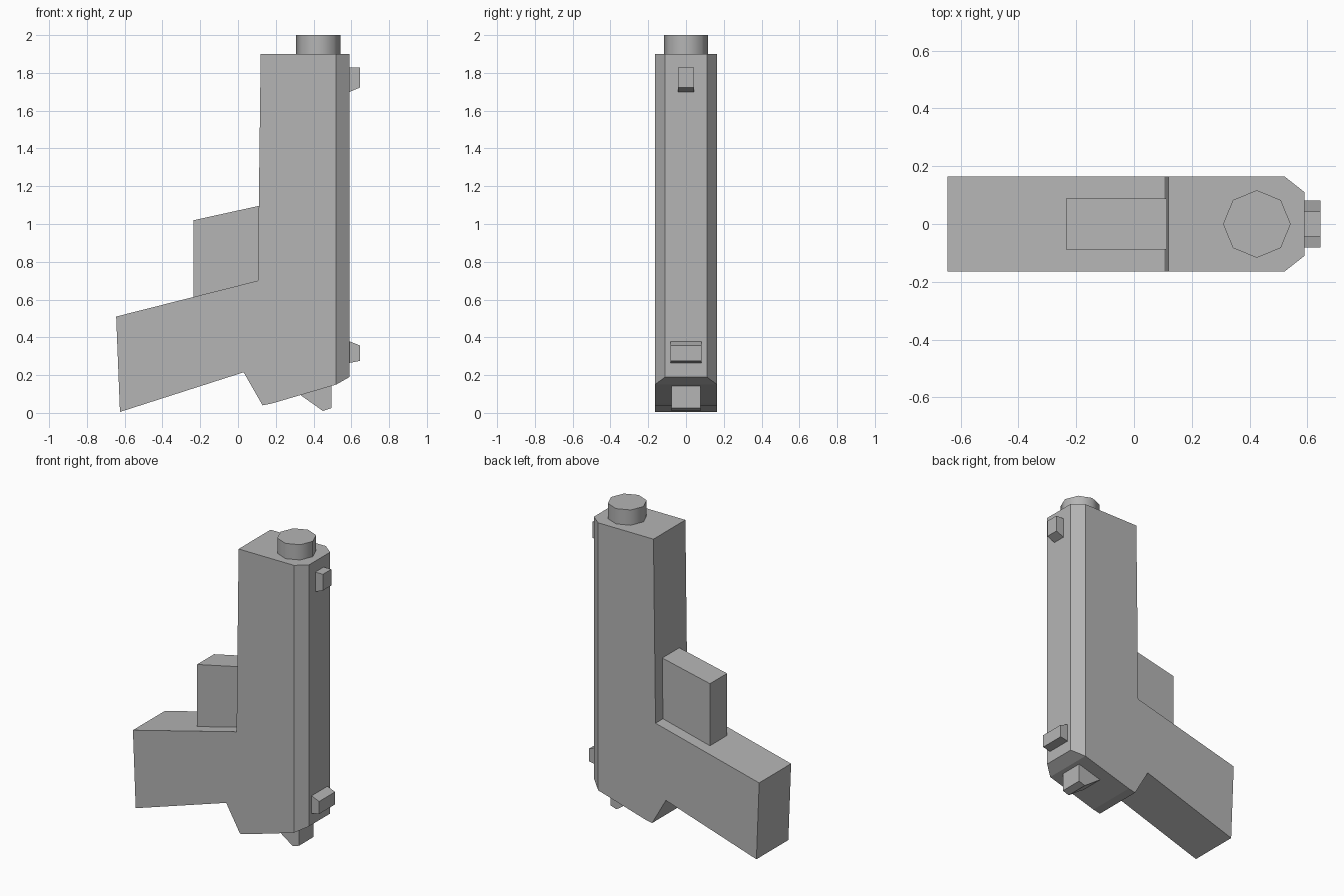
import bpy
import bmesh
import math

cube = bpy.data.objects.get("Cube")
if cube:
    bpy.data.objects.remove(cube, do_unlink=True)

# Single flat grey
GREY = (0.46, 0.46, 0.46, 1)
grey = bpy.data.materials.new("grey metal")
grey.use_nodes = True
grey.diffuse_color = GREY
grey.node_tree.nodes["Principled BSDF"].inputs["Base Color"].default_value = GREY


def finish(bm, name):
    bmesh.ops.recalc_face_normals(bm, faces=bm.faces)
    mesh = bpy.data.meshes.new(name)
    bm.to_mesh(mesh)
    bm.free()
    mesh.materials.append(grey)
    obj = bpy.data.objects.new(name, mesh)
    bpy.context.collection.objects.link(obj)
    return obj


def prism(profile, half_width):
    """Extrude an x-z profile symmetrically along y."""
    bm = bmesh.new()
    face = bm.faces.new([bm.verts.new((x, -half_width, z)) for x, z in profile])
    side = bmesh.ops.extrude_face_region(bm, geom=[face], use_keep_orig=True)
    for v in side["geom"]:
        if isinstance(v, bmesh.types.BMVert):
            v.co.y = half_width
    bmesh.ops.recalc_face_normals(bm, faces=bm.faces)
    return bm


# Body and grip in one piece, with the slide face drawn out to a chamfer
SHOULDER_X = 0.52
body = prism([(-0.645, 0.51), (-0.625, 0.005), (0.03, 0.215), (0.13, 0.04),
              (0.18, 0.05), (SHOULDER_X, 0.15), (SHOULDER_X, 1.9),
              (0.12, 1.9), (0.105, 0.7)], 0.165)
slide = [f for f in body.faces
         if all(abs(v.co.x - SHOULDER_X) < 0.001 for v in f.verts)]
slide = bmesh.ops.extrude_discrete_faces(body, faces=slide)["faces"]
for v in slide[0].verts:
    v.co.x = 0.59
    v.co.y = math.copysign(0.11, v.co.y)
    if v.co.z < 1:
        v.co.z = 0.19
finish(body, "body_and_grip")

# Small blocks: trigger guard, sights and hammer
blocks = {
    "trigger_guard": ([(-0.235, 0.6), (0.12, 0.69), (0.12, 1.098), (-0.235, 1.02)], 0.088),
    "front_sight": ([(0.58, 1.695), (0.645, 1.722), (0.645, 1.828), (0.58, 1.828)], 0.043),
    "rear_sight": ([(0.58, 0.263), (0.645, 0.275), (0.645, 0.357), (0.58, 0.383)], 0.082),
    "hammer": ([(0.33, 0.095), (0.45, 0.01), (0.495, 0.025), (0.495, 0.16), (0.4, 0.16)], 0.076),
}
for name, (profile, half_width) in blocks.items():
    finish(prism(profile, half_width), name)

# Eight-sided muzzle, smooth around the side
bpy.ops.mesh.primitive_cylinder_add(vertices=8, radius=0.117, depth=0.12,
                                    location=(0.425, 0, 1.94))
muzzle = bpy.context.object
muzzle.name = "muzzle"
muzzle.data.materials.append(grey)
bpy.ops.object.shade_smooth_by_angle(angle=math.radians(50))
